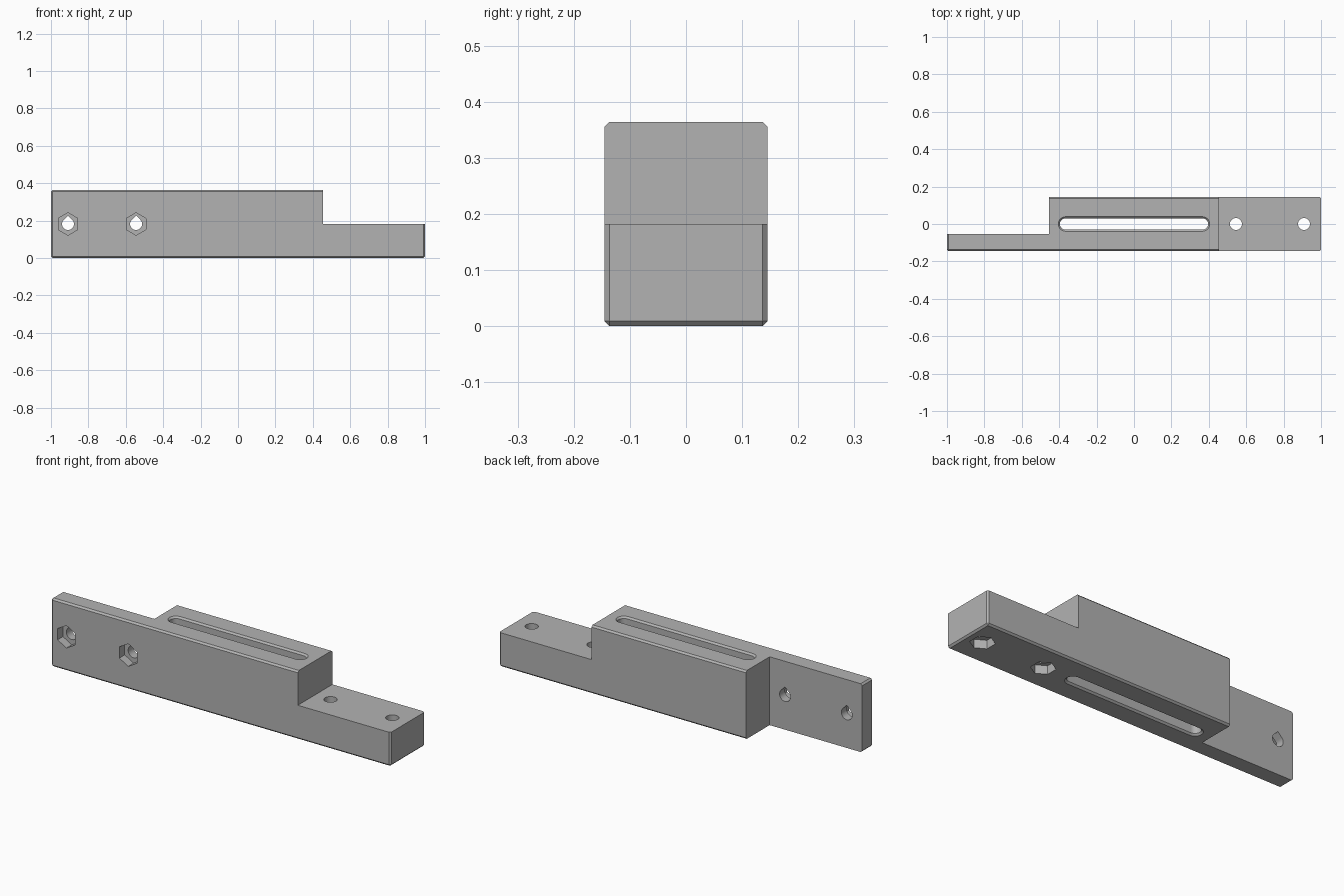
import bpy, bmesh
from math import cos, sin, pi
from mathutils import Matrix, Vector

if "Cube" in bpy.data.objects:
    bpy.data.objects.remove(bpy.data.objects["Cube"])

HALF_Y, HEIGHT, STEP, SHOULDER = 0.1455, 0.364, 0.182, 0.4545
CHAMFER = 0.009
PLATE_Y = -0.0545
HOLE_R, HEX_R, POCKET = 0.032, 0.06, 0.045
SLOT_R, SLOT_X = 0.03, 0.366

grey = bpy.data.materials.new("grey plastic")
grey.use_nodes = True
grey.diffuse_color = (0.45, 0.45, 0.45, 1)
grey.node_tree.nodes["Principled BSDF"].inputs["Base Color"].default_value = grey.diffuse_color


def make(name, bm):
    bmesh.ops.recalc_face_normals(bm, faces=bm.faces)
    mesh = bpy.data.meshes.new(name)
    bm.to_mesh(mesh)
    bm.free()
    obj = bpy.data.objects.new(name, mesh)
    bpy.context.collection.objects.link(obj)
    mesh.materials.append(grey)
    return obj


def box(name, low, high, chamfer=0):
    bm = bmesh.new()
    bmesh.ops.create_cube(bm, size=1)
    low, high = Vector(low), Vector(high)
    for v in bm.verts:
        v.co = (low + high) / 2 + v.co * (high - low)
    if chamfer:
        bmesh.ops.bevel(bm, geom=bm.edges[:], offset=chamfer, segments=1, affect='EDGES')
    return make(name, bm)


def loft(name, sections, matrix=Matrix()):
    """Solid through matching outlines, each given as (outline, height)."""
    bm = bmesh.new()
    rings = [[bm.verts.new(matrix @ Vector((x, y, z))) for x, y in pts] for pts, z in sections]
    for a, b in zip(rings, rings[1:]):
        for i in range(len(a)):
            j = (i + 1) % len(a)
            bm.faces.new((a[i], a[j], b[j], b[i]))
    bm.faces.new(rings[0])
    bm.faces.new(rings[-1])
    return make(name, bm)


def ring(r, n, start=0.0):
    return [(r * cos(start + 2 * pi * i / n), r * sin(start + 2 * pi * i / n)) for i in range(n)]


def teardrop(r, n=30):
    arc = [pi * 0.75 + 1.5 * pi * i / n for i in range(n + 1)]
    return [(r * cos(a), r * sin(a)) for a in arc] + [(0, r * 2 ** 0.5)]


def stadium(r, half, n=16):
    right = [(half + r * cos(a), r * sin(a)) for a in (-pi / 2 + pi * i / n for i in range(n + 1))]
    return right + [(-x, -y) for x, y in right]


# Chamfered bar with a step at one end and a thin plate at the other
body = box("bracket_body", (-1, -HALF_Y, 0), (1, HALF_Y, HEIGHT), CHAMFER)
cutters = [
    box("step_cutter", (SHOULDER, -1, STEP), (2, 1, 1)),
    box("plate_cutter", (-2, PLATE_Y, -1), (-SHOULDER, 1, 1)),
]

# Long slot with chamfered lips
narrow, wide = stadium(SLOT_R, SLOT_X), stadium(SLOT_R + CHAMFER, SLOT_X)
cutters.append(loft("slot_cutter", [
    (wide, -0.05), (wide, 0), (narrow, CHAMFER),
    (narrow, HEIGHT - CHAMFER), (wide, HEIGHT), (wide, HEIGHT + 0.05)]))

# Bolt holes with hexagonal nut pockets
to_back = Matrix.Rotation(pi / 2, 4, 'X')
hexagon = ring(HEX_R, 6, pi / 2)
for x in (0.545, 0.909):
    up = Matrix.Translation((x, 0, 0))
    cutters.append(loft("step_hole_cutter", [(ring(HOLE_R, 40), -0.1), (ring(HOLE_R, 40), 0.3)], up))
    cutters.append(loft("step_nut_cutter", [(hexagon, -0.05), (hexagon, POCKET)], up))
    side = Matrix.Translation((-x, -HALF_Y, STEP)) @ to_back
    cutters.append(loft("plate_hole_cutter", [(teardrop(HOLE_R), -0.2), (teardrop(HOLE_R), 0.1)], side))
    cutters.append(loft("plate_nut_cutter", [(hexagon, -POCKET), (hexagon, 0.05)], side))

for cutter in cutters:
    mod = body.modifiers.new(cutter.name, 'BOOLEAN')
    mod.operation, mod.solver, mod.object = 'DIFFERENCE', 'EXACT', cutter

# Bake the cuts, then discard the cutters
bpy.context.view_layer.update()
mesh = bpy.data.meshes.new_from_object(body.evaluated_get(bpy.context.evaluated_depsgraph_get()))
body.modifiers.clear()
body.data = mesh
mesh.materials.clear()
mesh.materials.append(grey)
for cutter in cutters:
    bpy.data.objects.remove(cutter)

# Smooth the round holes and keep the edges sharp
bpy.context.view_layer.objects.active = body
body.select_set(True)
bpy.ops.object.shade_smooth_by_angle(angle=pi / 6)
